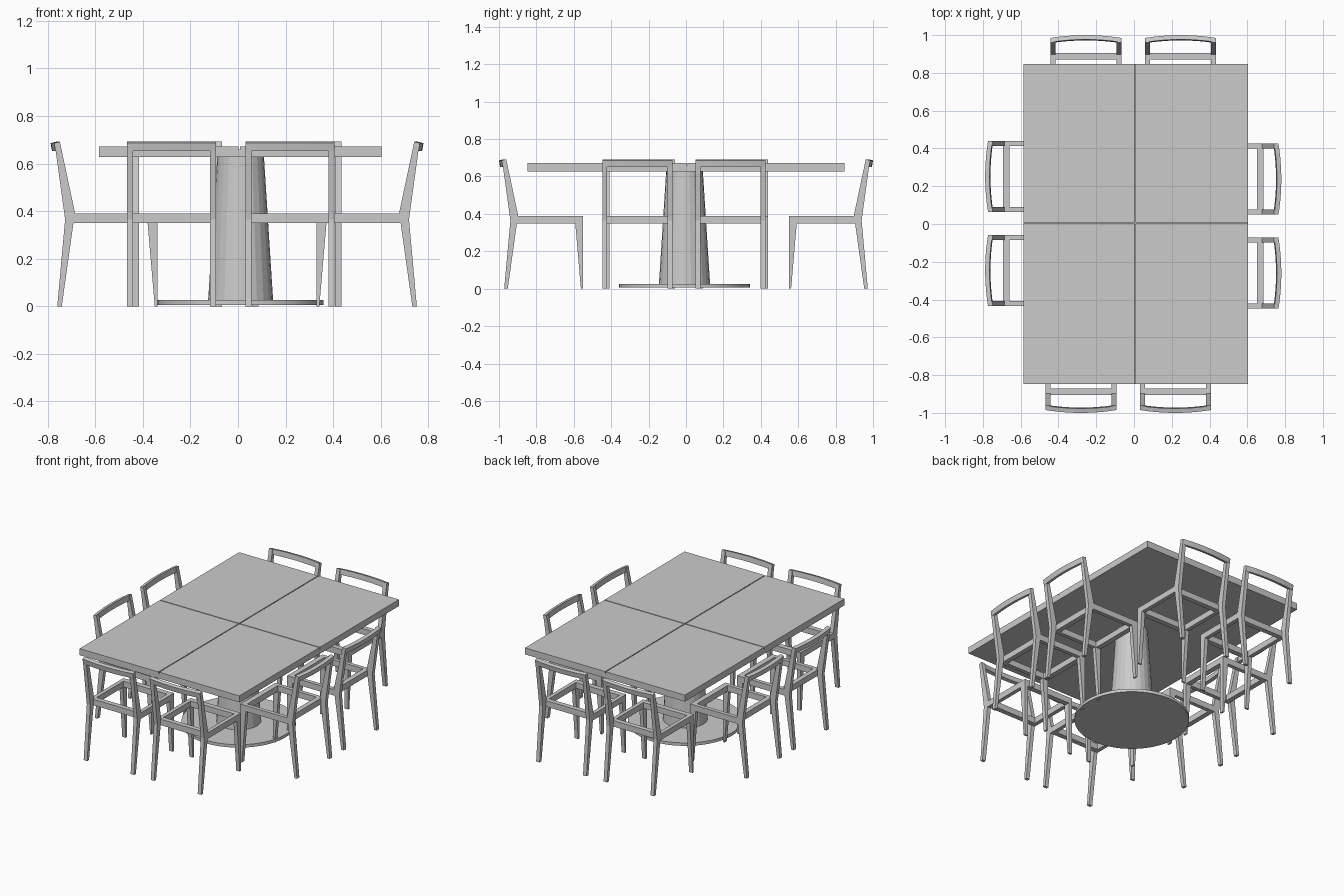
import bpy, bmesh
from math import pi
from mathutils import Matrix, Vector

if "Cube" in bpy.data.objects:
    bpy.data.objects.remove(bpy.data.objects["Cube"])

W = 0.375      # chair width
T = 0.026      # chair timber width


def add_object(name, mesh, matrix=Matrix.Identity(4)):
    ob = bpy.data.objects.new(name, mesh)
    ob.matrix_world = matrix
    bpy.context.collection.objects.link(ob)
    return ob


def finish(bm, name):
    bmesh.ops.recalc_face_normals(bm, faces=bm.faces[:])
    mesh = bpy.data.meshes.new(name)
    bm.to_mesh(mesh)
    bm.free()
    return mesh


def add_box(bm, x0, x1, y0, y1, z0, z1):
    m = Matrix.Translation(((x0 + x1) / 2, (y0 + y1) / 2, (z0 + z1) / 2))
    m = m @ Matrix.Diagonal((x1 - x0, y1 - y0, z1 - z0, 1))
    bmesh.ops.create_cube(bm, size=1, matrix=m)


def box_mesh(name, *bounds):
    bm = bmesh.new()
    add_box(bm, *bounds)
    return finish(bm, name)


def cone_mesh(name, sides, r0, r1, z0, z1):
    bm = bmesh.new()
    bmesh.ops.create_cone(bm, cap_ends=True, segments=sides, radius1=r0, radius2=r1,
                          depth=z1 - z0, matrix=Matrix.Translation((0, 0, (z0 + z1) / 2)))
    return finish(bm, name)


def side_frame_mesh():
    # front leg, seat side rail and back post in one outline (depth, height)
    outline = [(0, 0), (.012, 0), (.042, .35), (.354, .35), (.403, 0), (.422, 0),
               (.389, .365), (.433, .685), (.411, .691), (.347, .39), (0, .39)]
    bm = bmesh.new()
    for x in (-W / 2, W / 2 - T):
        face = bm.faces.new([bm.verts.new((x, y, z)) for y, z in outline])
        new = bmesh.ops.extrude_face_region(bm, geom=[face])["geom"]
        bmesh.ops.translate(bm, vec=(T, 0, 0),
                            verts=[v for v in new if isinstance(v, bmesh.types.BMVert)])
    return finish(bm, "side_frames")


def top_rail_mesh(steps=10):
    # tilted section swept along a shallow outward bow
    section = [(.407, .657), (.429, .652), (.435, .686), (.412, .692)]
    bm = bmesh.new()
    rings = []
    for i in range(steps + 1):
        t = 2 * i / steps - 1
        bow = 0.015 * (1 - t * t)
        rings.append([bm.verts.new((t * W / 2, y + bow, z)) for y, z in section])
    for a, b in zip(rings, rings[1:]):
        for k in range(4):
            n = (k + 1) % 4
            bm.faces.new((a[k], a[n], b[n], b[k]))
    bm.faces.new(rings[0])
    bm.faces.new(rings[-1])
    return finish(bm, "top_rail")


# Table: core slab with four panels separated by narrow grooves
X0, X1, Y, G, S = -.585, .604, .848, .003, .005
add_object("table_core", box_mesh("table_core", X0, X1, -Y, Y, .627, .66))
for x0, x1 in ((X0, S - G), (S + G, X1)):
    for y0, y1 in ((-Y, S - G), (S + G, Y)):
        add_object("table_panel", box_mesh("table_panel", x0, x1, y0, y1, .66, .671))

# Pedestal and round foot
centre = Matrix.Translation((.011, -.008, 0))
add_object("pedestal", cone_mesh("pedestal", 24, .137, .098, .02, .63), centre)
foot = add_object("base_disc", cone_mesh("base_disc", 64, .349, .349, .006, .026), centre)

# Chair parts, facing the table towards local -y
parts = [
    side_frame_mesh(),
    box_mesh("seat_front_rail", -W / 2 + T, W / 2 - T, 0, .035, .35, .39),
    box_mesh("seat_back_rail", -W / 2 + T, W / 2 - T, .322, .355, .35, .39),
    top_rail_mesh(),
]

# Eight chairs: location and turn
chairs = [(-.255, .55, 0), (.247, .55, 0),
          (-.28, -.55, pi), (.219, -.55, pi),
          (-.338, .252, pi / 2), (-.338, -.247, pi / 2),
          (.33, .238, -pi / 2), (.33, -.26, -pi / 2)]
for x, y, turn in chairs:
    place = Matrix.Translation((x, y, 0)) @ Matrix.Rotation(turn, 4, 'Z')
    for mesh in parts:
        add_object("chair_" + mesh.name, mesh, place)

# Smooth rim on the round foot
for ob in bpy.context.selected_objects:
    ob.select_set(False)
foot.select_set(True)
bpy.context.view_layer.objects.active = foot
bpy.ops.object.shade_smooth_by_angle()
